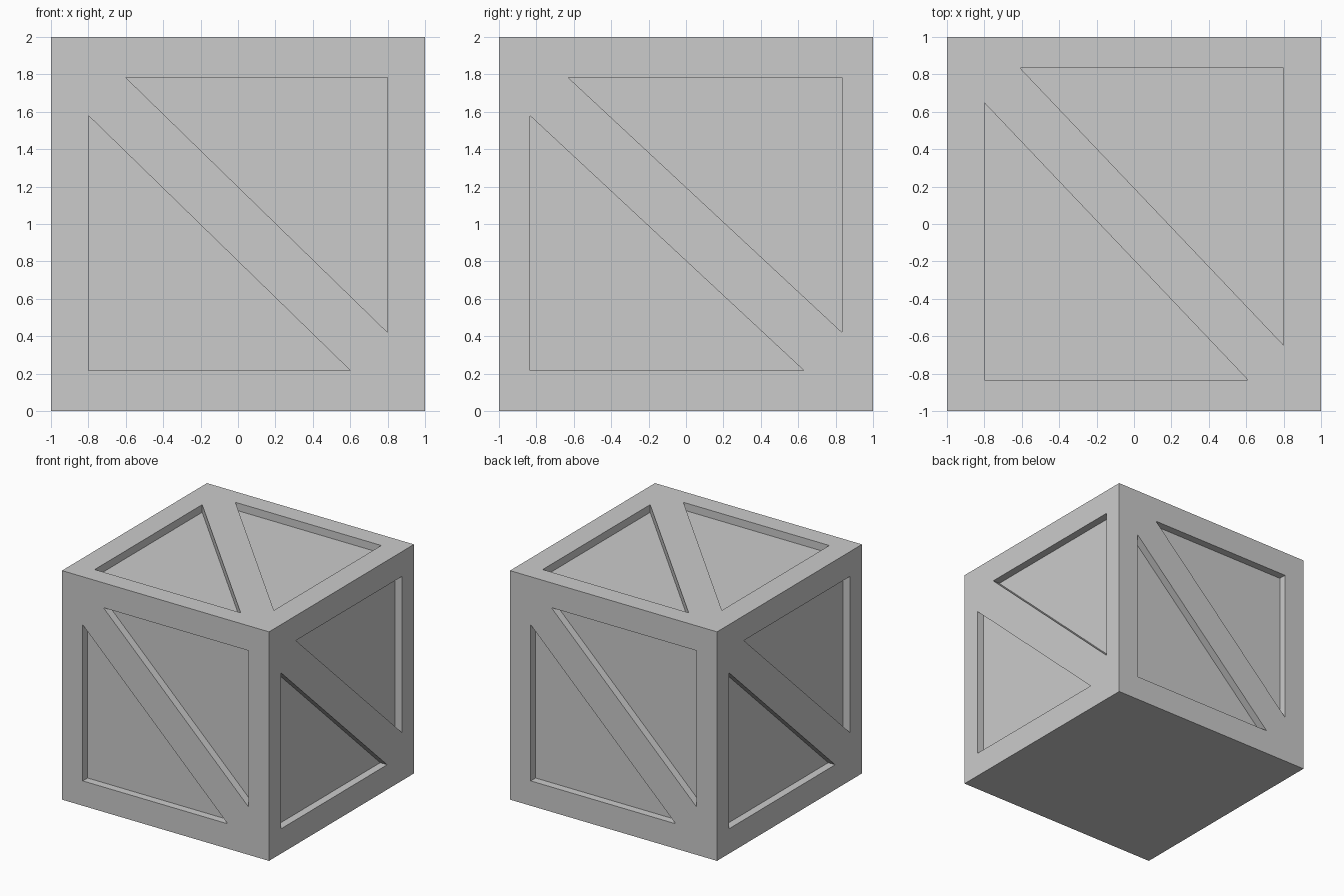
import bpy, bmesh
from mathutils import Vector

if "Cube" in bpy.data.objects:
    bpy.data.objects.remove(bpy.data.objects["Cube"])

DEPTH = 0.067   # how far the panels sit below the frame
OUT = 0.1       # cutter overshoot outside the crate

# Crate body: 2 x 2 x 2 cube standing on z = 0
bpy.ops.mesh.primitive_cube_add(size=2, location=(0, 0, 1))
crate = bpy.context.object
crate.name = "crate"

# Triangular prisms that cut the recessed panels
bm = bmesh.new()


def add_prism(tri, u, v, n):
    """Prism with outline tri in the (u, v) plane of the face with normal n."""
    centre = Vector((0, 0, 1))
    rings = []
    for h in (1 - DEPTH, 1 + OUT):
        rings.append([bm.verts.new(centre + u * a + v * b + n * h) for a, b in tri])
    low, high = rings
    bm.faces.new(low[::-1])
    bm.faces.new(high)
    for i in range(3):
        j = (i + 1) % 3
        bm.faces.new((low[i], low[j], high[j], high[i]))


X, Y, Z = Vector((1, 0, 0)), Vector((0, 1, 0)), Vector((0, 0, 1))
# Face axes, then corner (a, b) and the ends of the two legs of the triangle
faces = [
    (X, Z, -Y, 0.80, 0.783, 0.60, 0.58),     # front
    (-X, Z, Y, 0.80, 0.783, 0.60, 0.58),     # back
    (Y, Z, X, 0.835, 0.783, 0.63, 0.58),     # right
    (-Y, Z, -X, 0.835, 0.783, 0.63, 0.58),   # left
    (X, Y, Z, 0.80, 0.835, 0.61, 0.648),     # top
]
for u, v, n, a, b, a_end, b_end in faces:
    for s in (1, -1):   # the two panels either side of the diagonal brace
        add_prism([(-s * a, -s * b), (s * a_end, -s * b), (-s * a, s * b_end)], u, v, n)
bmesh.ops.recalc_face_normals(bm, faces=bm.faces)

mesh = bpy.data.meshes.new("panel_cutters")
bm.to_mesh(mesh)
bm.free()
cutters = bpy.data.objects.new("panel_cutters", mesh)
cutters.hide_render = True
bpy.context.collection.objects.link(cutters)

# Carve the panels, leaving the frame and diagonal braces
mod = crate.modifiers.new("panels", 'BOOLEAN')
mod.operation = 'DIFFERENCE'
mod.solver = 'EXACT'
mod.object = cutters
bpy.context.view_layer.objects.active = crate
bpy.ops.object.modifier_apply(modifier=mod.name)
bpy.data.objects.remove(cutters)
